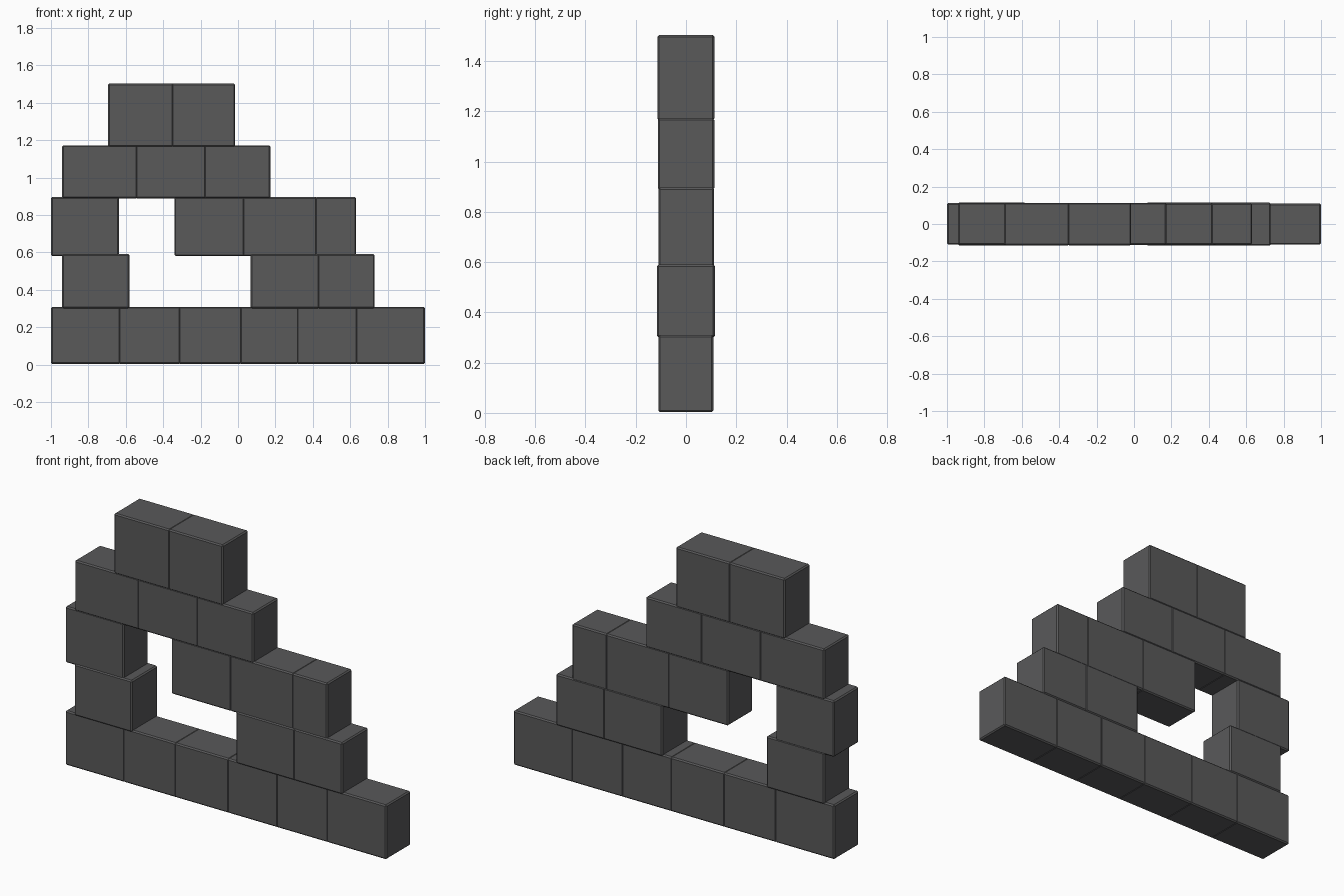
import bpy, bmesh
from mathutils import Matrix

if "Cube" in bpy.data.objects:
    bpy.data.objects.remove(bpy.data.objects["Cube"])

# Dark stone
stone = bpy.data.materials.new("dark_stone")
stone.diffuse_color = (0.1, 0.1, 0.102, 1)
stone.use_nodes = True
stone.node_tree.nodes["Principled BSDF"].inputs["Base Color"].default_value = stone.diffuse_color


def block(name, x0, x1, z0, z1, y0, y1, bevel=0.007):
    """Stone block with small chamfered edges."""
    bm = bmesh.new()
    bmesh.ops.create_cube(bm, size=1)
    bm.transform(Matrix.Translation(((x0 + x1) / 2, (y0 + y1) / 2, (z0 + z1) / 2))
                 @ Matrix.Diagonal((x1 - x0, y1 - y0, z1 - z0, 1)))
    bmesh.ops.bevel(bm, geom=bm.edges[:], offset=bevel, segments=1,
                    affect='EDGES', profile=0.5)
    mesh = bpy.data.meshes.new(name)
    bm.to_mesh(mesh)
    bm.free()
    mesh.materials.append(stone)
    obj = bpy.data.objects.new(name, mesh)
    bpy.context.collection.objects.link(obj)


# Courses of the broken wall: (z range, y range, runs of block edges in x)
courses = [
    (0.003, 0.309, -0.110, 0.109, [[-1.0, -0.63, -0.309, 0.02, 0.324, 0.637, 1.0]]),
    (0.300, 0.590, -0.116, 0.115, [[-0.94, -0.58], [0.067, 0.435, 0.731]]),
    (0.580, 0.896, -0.110, 0.112, [[-1.0, -0.636], [-0.34, 0.034, 0.422, 0.632]]),
    (0.888, 1.172, -0.112, 0.113, [[-0.94, -0.539, -0.171, 0.173]]),
    (1.164, 1.503, -0.114, 0.113, [[-0.694, -0.346, -0.015]]),
]
OVERLAP = 0.009  # neighbours sink slightly into each other

for row, (z0, z1, y0, y1, runs) in enumerate(courses, 1):
    n = 0
    for edges in runs:
        for i, (x0, x1) in enumerate(zip(edges, edges[1:])):
            n += 1
            start = x0 - OVERLAP if i else x0
            block(f"course_{row}_block_{n}", start, x1, z0, z1, y0, y1)
